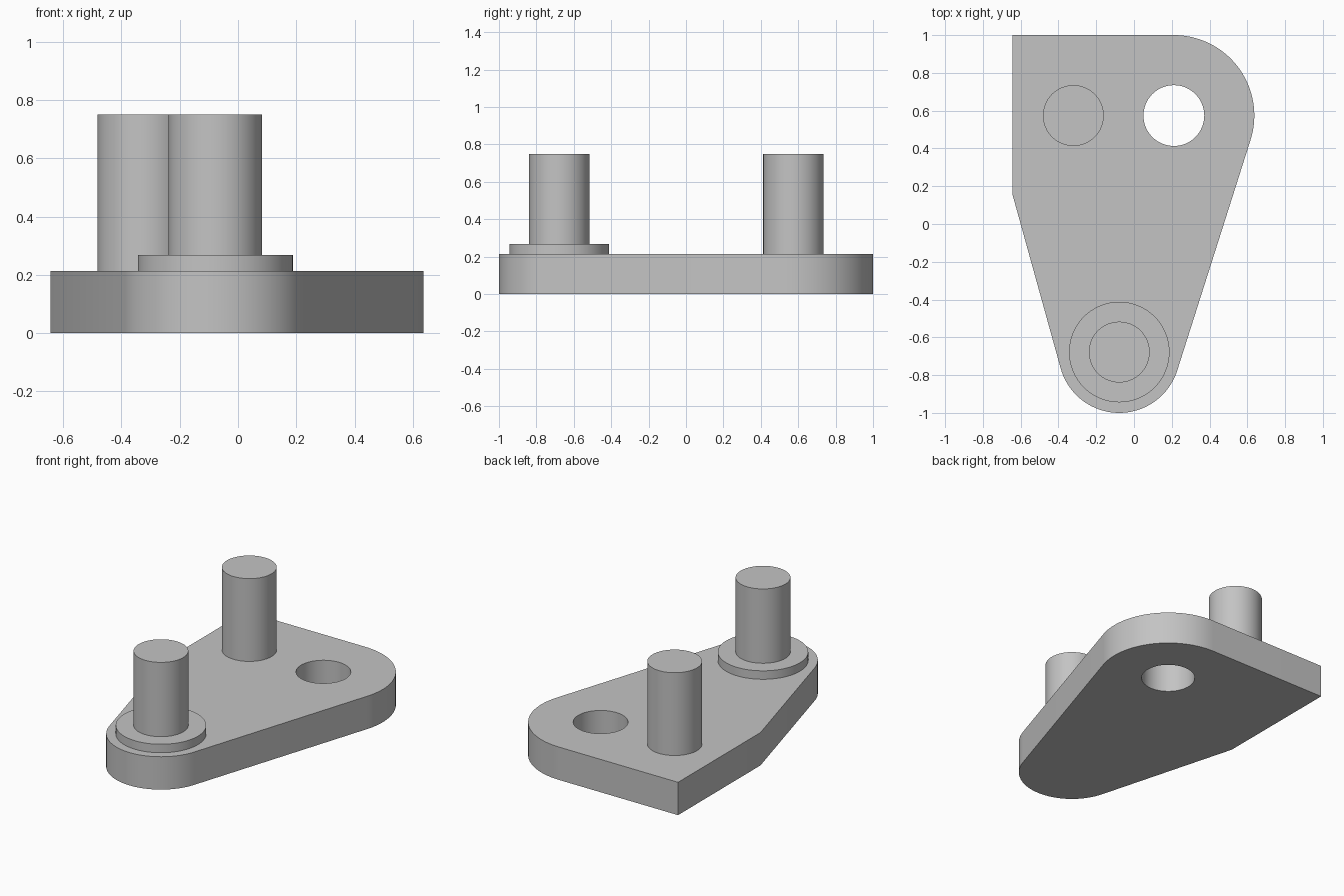
import bpy, bmesh
from math import sin, cos, pi, acos, atan2
from mathutils import Vector

cube = bpy.data.objects.get("Cube")
if cube:
    bpy.data.objects.remove(cube, do_unlink=True)

grey = bpy.data.materials.new("plain grey")
grey.use_nodes = True
colour = (0.55, 0.55, 0.55, 1)
grey.diffuse_color = colour
grey.node_tree.nodes["Principled BSDF"].inputs["Base Color"].default_value = colour

# Main layout
PLATE_TOP, COLLAR_TOP, PIN_TOP = 0.213, 0.268, 0.75
PIN_RADIUS, COLLAR_RADIUS = 0.161, 0.266
FRONT, BACK = Vector((-0.078, -0.678)), Vector((-0.321, 0.574))
HOLE = Vector((0.211, 0.574))
FRONT_RADIUS, BACK_RADIUS = 0.322, 0.426
BACK_CORNER, SIDE_CORNER = Vector((-0.643, 1)), Vector((-0.643, 0.155))


def finish(obj):
    obj.data.materials.append(grey)
    bpy.ops.object.select_all(action="DESELECT")
    obj.select_set(True)
    bpy.context.view_layer.objects.active = obj
    bpy.ops.object.shade_smooth_by_angle(angle=pi / 6)


def arc(centre, radius, start, end, steps):
    angles = [start + (end - start) * i / steps for i in range(steps + 1)]
    return [centre + radius * Vector((cos(a), sin(a))) for a in angles]


def cylinder(name, centre, radius, bottom, top):
    bpy.ops.mesh.primitive_cylinder_add(
        vertices=64, radius=radius, depth=top - bottom,
        location=(centre.x, centre.y, (bottom + top) / 2))
    obj = bpy.context.object
    obj.name = name
    finish(obj)


def add_loop(bm, points):
    verts = [bm.verts.new((p.x, p.y, 0)) for p in points]
    return [bm.edges.new((v, verts[i - 1])) for i, v in enumerate(verts)]


# Plate outline: rounded ends joined by tangent sides
span = HOLE - FRONT
right_angle = atan2(span.y, span.x) - acos((FRONT_RADIUS - BACK_RADIUS) / span.length)
side = SIDE_CORNER - FRONT
left_angle = atan2(side.y, side.x) + acos(FRONT_RADIUS / side.length) - 2 * pi
outline = [BACK_CORNER, SIDE_CORNER]
outline += arc(FRONT, FRONT_RADIUS, left_angle, right_angle, 40)
outline += arc(HOLE, BACK_RADIUS, right_angle, pi / 2, 40)

# Plate with its through hole
bm = bmesh.new()
edges = add_loop(bm, outline)
edges += add_loop(bm, arc(HOLE, PIN_RADIUS, 0, 2 * pi, 64)[:-1])
bmesh.ops.triangle_fill(bm, edges=edges, use_beauty=True, normal=(0, 0, 1))
raised = bmesh.ops.extrude_face_region(bm, geom=bm.faces[:], use_keep_orig=True)
bmesh.ops.translate(bm, vec=(0, 0, PLATE_TOP), verts=[
    v for v in raised["geom"] if isinstance(v, bmesh.types.BMVert)])
bmesh.ops.recalc_face_normals(bm, faces=bm.faces[:])
mesh = bpy.data.meshes.new("base_plate")
bm.to_mesh(mesh)
bm.free()
plate = bpy.data.objects.new("base_plate", mesh)
bpy.context.collection.objects.link(plate)
finish(plate)

# Collar and pins
cylinder("front_collar", FRONT, COLLAR_RADIUS, PLATE_TOP, COLLAR_TOP)
cylinder("front_pin", FRONT, PIN_RADIUS, COLLAR_TOP, PIN_TOP)
cylinder("back_pin", BACK, PIN_RADIUS, PLATE_TOP, PIN_TOP)
